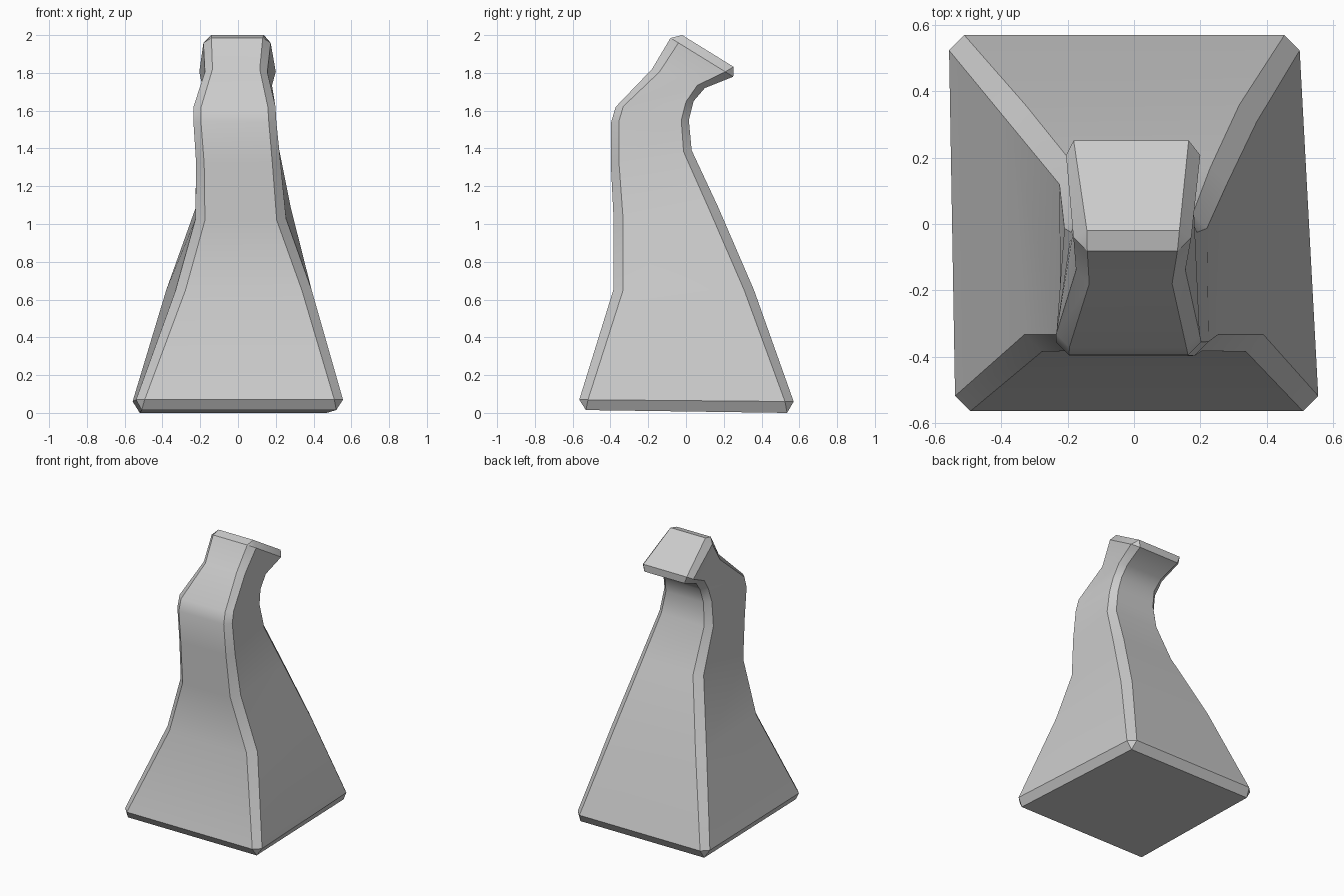
import bpy, bmesh

# Cross-sections, bottom to top:
# z front, z back, y front, y back, x left front/back, x right front/back, corner cut
rings = [
    (0.015, 0.00, -0.53, 0.535, -0.51, -0.52, 0.52, 0.47, 0),
    (0.07, 0.06, -0.565, 0.57, -0.54, -0.558, 0.556, 0.50, 0.046),
    (0.65, 0.65, -0.385, 0.36, -0.33, -0.38, 0.39, 0.37, 0.052),
    (1.02, 1.09, -0.383, 0.17, -0.225, -0.225, 0.255, 0.28, 0.050),
    (1.32, 1.39, -0.398, 0.03, -0.222, -0.21, 0.225, 0.22, 0.043),
    (1.54, 1.55, -0.396, 0.015, -0.236, -0.19, 0.203, 0.19, 0.040),
    (1.62, 1.65, -0.372, 0.04, -0.235, -0.18, 0.198, 0.18, 0.040),
    (1.82, 1.72, -0.18, 0.10, -0.175, -0.19, 0.155, 0.18, 0.040),
    (1.985, 1.78, -0.082, 0.25, -0.183, -0.205, 0.173, 0.20, 0.042),
    (2.00, 1.832, -0.02, 0.252, -0.142, -0.182, 0.137, 0.165, 0),
]


def section(zf, zb, yf, yb, lf, lb, rf, rb, c):
    """Four-sided section with cut corners, tilted from front to back."""
    flat = [(lf + c, yf), (rf - c, yf), (rf, yf + c), (rb, yb - c),
            (rb - c, yb), (lb + c, yb), (lb, yb - c), (lf, yf + c)]
    return [(x, y, zf + (zb - zf) * (y - yf) / (yb - yf)) for x, y in flat]


# Curved tower body, skinned through the sections
bm = bmesh.new()
loops = [[bm.verts.new(p) for p in section(*r)] for r in rings]
for a, b in zip(loops, loops[1:]):
    for i in range(8):
        j = (i + 1) % 8
        bm.faces.new((a[i], a[j], b[j], b[i]))
bm.faces.new(loops[0][::-1])
bm.faces.new(loops[-1])

# End caps have sharp corners, so their corner pairs merge
bmesh.ops.remove_doubles(bm, verts=bm.verts[:], dist=0.0005)
bmesh.ops.recalc_face_normals(bm, faces=bm.faces[:])

mesh = bpy.data.meshes.new("curved_tower")
bm.to_mesh(mesh)
bm.free()
obj = bpy.data.objects.new("curved_tower", mesh)
bpy.context.collection.objects.link(obj)
bpy.context.view_layer.objects.active = obj
obj.select_set(True)
bpy.ops.object.shade_smooth_by_angle(angle=0.56)
